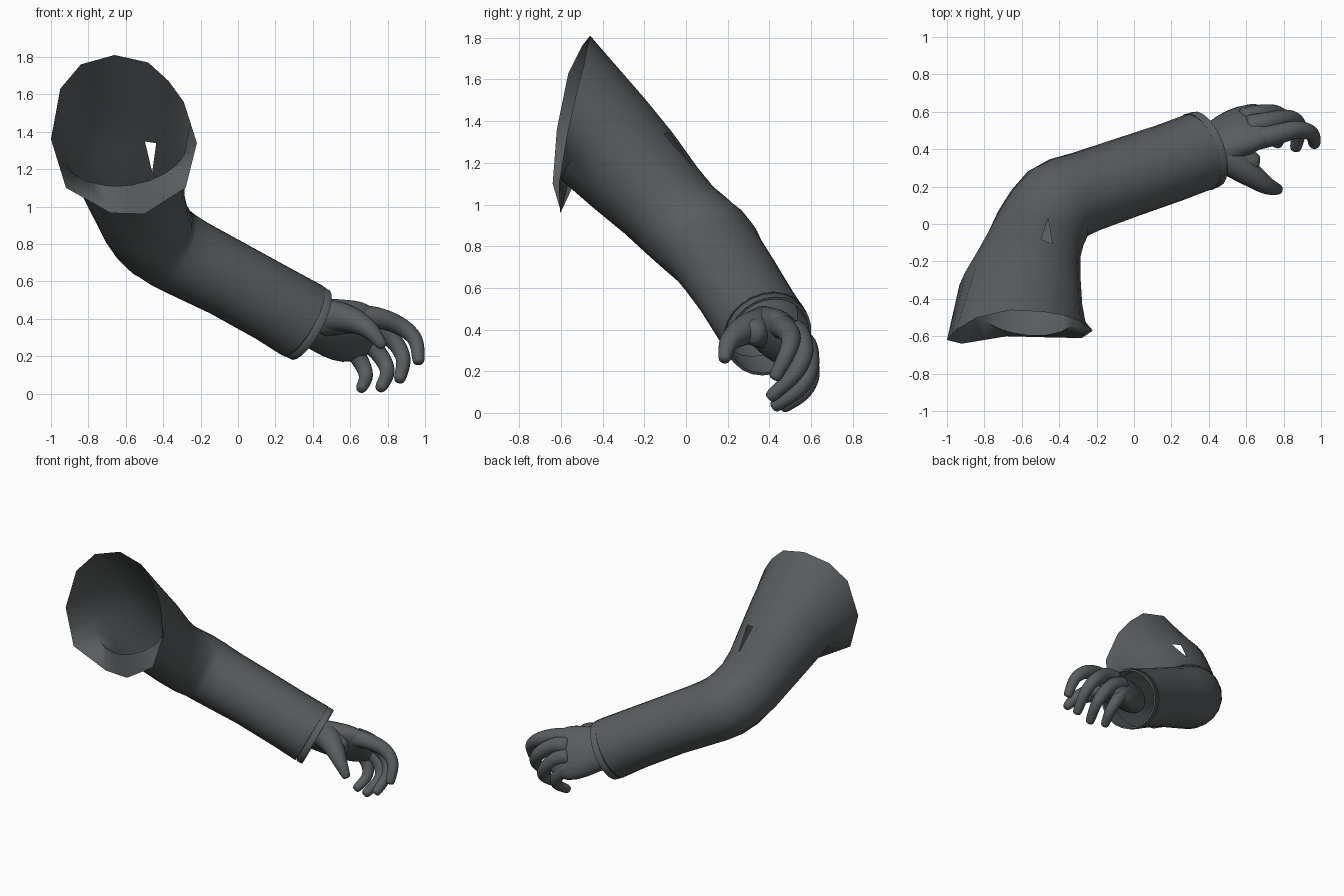
import bpy, bmesh, math
from mathutils import Vector as V

if "Cube" in bpy.data.objects:
    bpy.data.objects.remove(bpy.data.objects["Cube"])

cloth = bpy.data.materials.new("dark grey")
cloth.diffuse_color = (0.1, 0.11, 0.115, 1)
cloth.use_nodes = True
cloth.node_tree.nodes["Principled BSDF"].inputs["Base Color"].default_value = cloth.diffuse_color


def loft(name, secs, hint=(0, 0, 1), angles=None, first=None, caps=False,
         tangent=None, subsurf=0, hole=None):
    """Skin elliptical sections (centre, side radius, up radius) into a tube."""
    angles = angles or [2 * math.pi * i / 12 for i in range(12)]
    cs = [V(s[0]) for s in secs]
    bm = bmesh.new()
    rings = [[bm.verts.new(p) for p in first]] if first else []
    for i, (c, ru, rv) in enumerate(secs):
        if tangent:
            t = V(tangent).normalized()
        else:
            a = (cs[i] - cs[i - 1]).normalized() if i else V()
            b = (cs[i + 1] - cs[i]).normalized() if i < len(cs) - 1 else V()
            t = (a + b).normalized()
        u = t.cross(V(hint)).normalized()
        v = u.cross(t)
        rings.append([bm.verts.new(V(c) + u * ru * math.sin(k) + v * rv * math.cos(k))
                      for k in angles])
    n = len(angles)
    for r, s in zip(rings, rings[1:]):
        for j in range(n):
            k = (j + 1) % n
            bm.faces.new((r[j], s[j], s[k], r[k]))
    if caps:
        bm.faces.new(rings[0])
        bm.faces.new(rings[-1][::-1])
    bmesh.ops.recalc_face_normals(bm, faces=bm.faces)
    if hole:  # small tear: remove half of the nearest quad
        f = min(bm.faces, key=lambda f: (f.calc_center_median() - V(hole)).length)
        tri = bmesh.ops.triangulate(bm, faces=[f])["faces"]
        bmesh.ops.delete(bm, geom=[tri[0]], context='FACES_ONLY')
    me = bpy.data.meshes.new(name)
    bm.to_mesh(me)
    bm.free()
    ob = bpy.data.objects.new(name, me)
    bpy.context.collection.objects.link(ob)
    me.materials.append(cloth)
    if subsurf:
        m = ob.modifiers.new("smooth", 'SUBSURF')
        m.levels = m.render_levels = subsurf
    bpy.ops.object.select_all(action='DESELECT')
    ob.select_set(True)
    bpy.context.view_layer.objects.active = ob
    if subsurf:
        bpy.ops.object.shade_smooth()
    else:
        bpy.ops.object.shade_smooth_by_angle(angle=math.radians(60))
    return ob


# Sleeve: angular flared shoulder opening, bent at the elbow
rim12 = [(-.66, -.46, 1.81), (-.48, -.47, 1.77), (-.37, -.49, 1.67), (-.29, -.52, 1.56),
         (-.22, -.57, 1.34), (-.28, -.61, 1.10), (-.50, -.605, .96), (-.68, -.60, .965),
         (-.92, -.64, 1.10), (-1.0, -.62, 1.36), (-.95, -.565, 1.63), (-.84, -.50, 1.76)]
rim = []
for i, p in enumerate(rim12):
    rim += [V(p), (V(p) + V(rim12[(i + 1) % 12])) / 2]
ang = [math.atan2(p.x + .61, p.z - 1.385) for p in rim]
loft("sleeve", [
    ((-.605, -.39, 1.305), .335, .278),
    ((-.572, -.255, 1.165), .292, .262),
    ((-.535, -.12, 1.02), .257, .235),
    ((-.50, -.03, .925), .247, .225),
    ((-.455, .05, .855), .24, .228),
    ((-.41, .105, .81), .237, .226),
    ((-.35, .14, .77), .23, .222),
    ((-.25, .175, .715), .22, .216),
    ((-.05, .245, .613), .216, .209),
    ((.20, .33, .475), .213, .21),
    ((.345, .385, .390), .212, .216)],
    angles=ang, first=rim, hole=(-.46, -.02, 1.21))

# Cuff band with a turned-in lip
d = V((.82, .30, -.45)).normalized()
end = V((.345, .385, .390))
loft("cuff", [(end + d * s, r, r) for s, r in
              ((0, .216), (.003, .206), (.01, .214), (.048, .212), (.048, .199), (-.12, .195))],
     angles=[2 * math.pi * i / 24 for i in range(24)], tangent=d)

# Palm, tilted so the index side is higher than the little finger side
loft("palm", [
    ((.28, .36, .41), .10, .13),
    ((.42, .41, .38), .105, .155),
    ((.52, .47, .35), .105, .19),
    ((.61, .515, .325), .09, .205),
    ((.69, .535, .325), .068, .175),
    ((.74, .545, .32), .035, .12)],
    hint=(.3, -.5, .8), caps=True, subsurf=1)


def digit(name, pts, r0, r1, hint=(.3, -.7, .4)):
    """Tapered curled finger with a rounded tip."""
    P = [V(p) for p in pts]
    E = [2 * P[0] - P[1]] + P + [2 * P[-1] - P[-2]]
    path = []
    for i in range(1, len(E) - 2):  # Catmull-Rom smoothing
        a, b, c, e = E[i - 1:i + 3]
        for t in (0, .33, .67):
            path.append(.5 * (2 * b + (c - a) * t + (2 * a - 5 * b + 4 * c - e) * t * t
                              + (3 * b - a - 3 * c + e) * t ** 3))
    path.append(P[-1])
    n = len(path) - 1
    secs = [(p, r0 + (r1 - r0) * i / n, r0 + (r1 - r0) * i / n) for i, p in enumerate(path)]
    tip = (path[-1] - path[-2]).normalized()
    secs.append((path[-1] + tip * r1 * .6, r1 * .75, r1 * .75))
    loft(name, secs, hint=hint, caps=True, subsurf=1)


# Fingers and thumb, with the fleshy web at the thumb base
digit("index_finger", [(.62, .45, .415), (.75, .475, .405), (.87, .505, .36),
                       (.95, .485, .285), (.965, .43, .175)], .066, .034)
digit("middle_finger", [(.60, .52, .39), (.72, .545, .37), (.83, .565, .285),
                        (.885, .52, .185), (.865, .41, .08)], .064, .034)
digit("ring_finger", [(.57, .56, .34), (.67, .585, .295), (.76, .59, .205),
                      (.80, .545, .115), (.765, .43, .035)], .062, .034)
digit("little_finger", [(.52, .545, .29), (.60, .585, .245), (.66, .595, .165),
                        (.685, .555, .09), (.66, .47, .03)], .06, .032)
digit("thumb", [(.45, .395, .41), (.54, .325, .41), (.63, .26, .385),
                (.71, .205, .335), (.77, .185, .26)], .105, .031, hint=(0, .3, 1))
digit("thumb_web", [(.45, .39, .40), (.54, .35, .395), (.635, .325, .385)], .105, .065,
      hint=(0, .3, 1))
